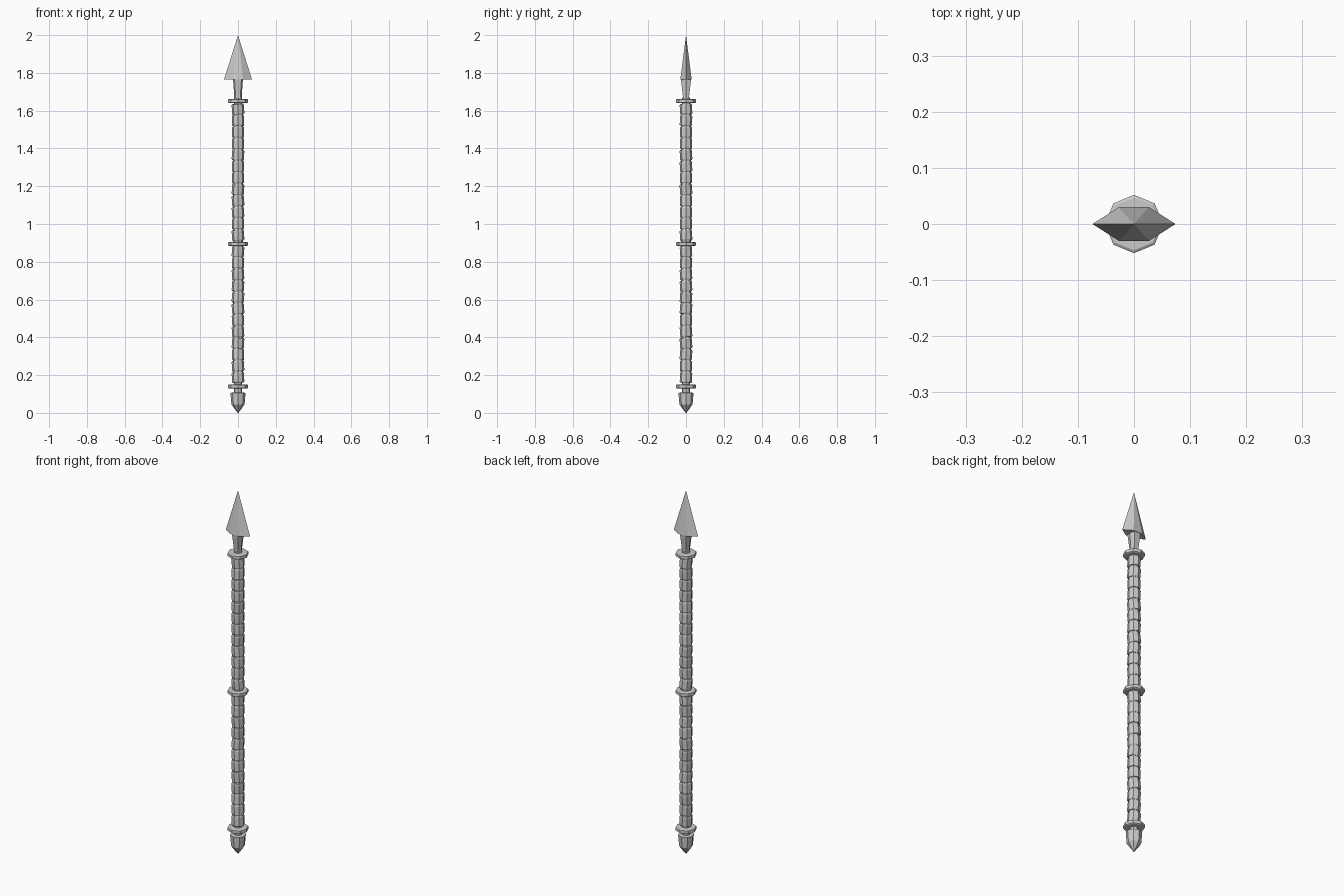
import bpy, bmesh, math, random
from mathutils import Matrix

if "Cube" in bpy.data.objects:
    bpy.data.objects.remove(bpy.data.objects["Cube"])

random.seed(4)
SIDES = 8


def octagon(r):
    return [(r * math.cos(i * math.tau / SIDES), r * math.sin(i * math.tau / SIDES)) for i in range(SIDES)]


def loft(name, sections, matrix=Matrix()):
    """Skin a stack of (z, outline) sections and cap both ends."""
    bm = bmesh.new()
    rings = [[bm.verts.new((x, y, z)) for x, y in outline] for z, outline in sections]
    for a, b in zip(rings, rings[1:]):
        for i in range(len(a)):
            j = (i + 1) % len(a)
            bm.faces.new((a[i], a[j], b[j], b[i]))
    bm.faces.new(rings[0][::-1])
    bm.faces.new(rings[-1])
    bmesh.ops.remove_doubles(bm, verts=bm.verts, dist=1e-5)
    bmesh.ops.recalc_face_normals(bm, faces=bm.faces)
    mesh = bpy.data.meshes.new(name)
    bm.to_mesh(mesh)
    bm.free()
    ob = bpy.data.objects.new(name, mesh)
    ob.matrix_world = matrix
    bpy.context.collection.objects.link(ob)
    return ob


def turned(name, profile, matrix=Matrix()):
    return loft(name, [(z, octagon(r)) for z, r in profile], matrix)


# Pointed butt cap
turned("butt_cap", [(0.0, 0.002), (0.045, 0.035), (0.106, 0.04), (0.108, 0.021), (0.132, 0.021)])

# Inner pole
turned("shaft_core", [(0.10, 0.021), (0.16, 0.021), (0.165, 0.027), (1.63, 0.027), (1.635, 0.021), (1.67, 0.021)])

# Collars
for i, z in enumerate((0.14, 0.895, 1.651)):
    turned(f"collar_{i}", [(z - 0.011, 0.047), (z - 0.008, 0.052), (z + 0.008, 0.052), (z + 0.011, 0.047)])

# Slightly crooked grip wraps, twelve between each pair of collars
for half, (z0, z1) in enumerate(((0.157, 0.884), (0.910, 1.638))):
    step = (z1 - z0) / 12
    for i in range(12):
        tilt = Matrix.Rotation(random.uniform(-0.07, 0.07), 4, 'X') @ Matrix.Rotation(random.uniform(-0.07, 0.07), 4, 'Y')
        place = Matrix.Translation((0, 0, z0 + (i + 0.5) * step))
        h = step * 0.46
        turned(f"wrap_{half}_{i}", [(-h, 0.030), (-h * 0.8, 0.0325), (h * 0.8, 0.0325), (h, 0.030)], place @ tilt)


# Spearhead: socket flaring into a flattened hexagonal blade
def blade(w, flat, t):
    return [(w, 0), (flat, t), (0, t), (-flat, t), (-w, 0), (-flat, -t), (0, -t), (flat, -t)]


loft("spearhead", [
    (1.655, blade(0.020, 0.013, 0.017)),
    (1.680, blade(0.020, 0.013, 0.017)),
    (1.765, blade(0.026, 0.018, 0.027)),
    (1.765, blade(0.074, 0.027, 0.030)),
    (2.0, [(0, 0)] * 8),
])
